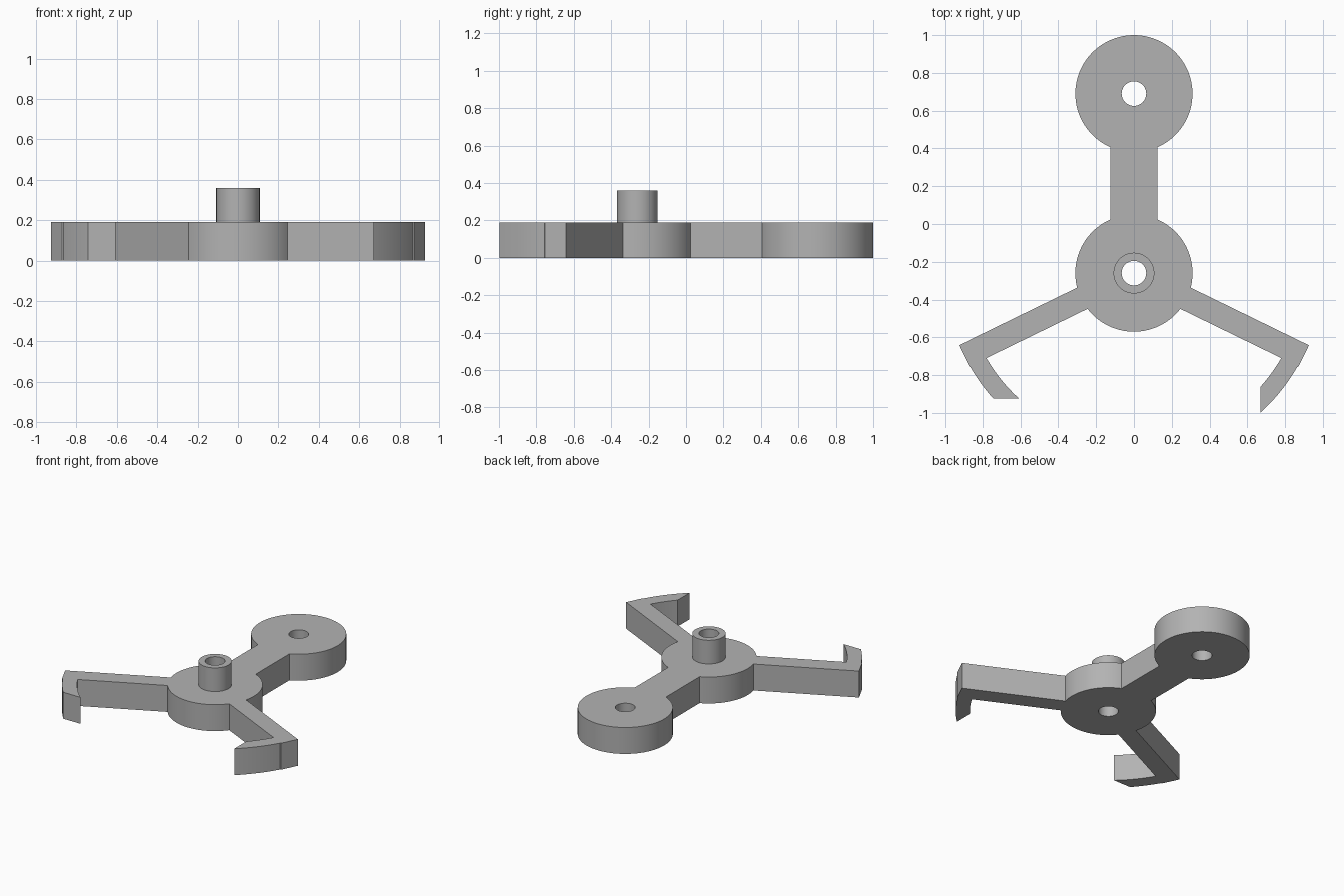
import bpy
import bmesh
from math import sin, cos, asin, acos, radians, degrees

if "Cube" in bpy.data.objects:
    bpy.data.objects.remove(bpy.data.objects["Cube"], do_unlink=True)

HUB, EYE = -0.26, 0.69           # y of the two disc centres
DISC, BORE, BOSS = 0.31, 0.065, 0.108
PLATE_TOP, BOSS_TOP = 0.19, 0.36
NECK, ARM = 0.125, 0.0625        # half widths
INNER, OUTER, REACH = 0.90, 0.997, 1.0
SLOPE = 26                       # arms droop below the horizontal, degrees

grey = bpy.data.materials.new("plain grey")
grey.use_nodes = True
grey.diffuse_color = (0.45, 0.45, 0.45, 1)
grey.node_tree.nodes["Principled BSDF"].inputs["Base Color"].default_value = (0.45, 0.45, 0.45, 1)


def arc(cy, r, start, end, steps=32):
    """Points along an arc centred on x = 0."""
    angles = [radians(start + (end - start) * i / steps) for i in range(steps + 1)]
    return [(r * cos(a), cy + r * sin(a)) for a in angles]


def circle(cy, r):
    return arc(cy, r, 0, 360, 64)[:-1]


def half_angle(half_width, r):
    return degrees(asin(half_width / r))


def extrude(name, loops, z0, z1):
    """Extrude an outline with holes into a closed solid."""
    curve = bpy.data.curves.new(name, "CURVE")
    curve.dimensions = "2D"
    curve.fill_mode = "BOTH"
    curve.extrude = (z1 - z0) / 2
    for loop in loops:
        spline = curve.splines.new("POLY")
        spline.points.add(len(loop) - 1)
        for point, (x, y) in zip(spline.points, loop):
            point.co = (x, y, (z0 + z1) / 2, 1)
        spline.use_cyclic_u = True
    obj = bpy.data.objects.new(name, curve)
    bpy.context.collection.objects.link(obj)
    obj.location.z = (z0 + z1) / 2
    bpy.ops.object.select_all(action="DESELECT")
    obj.select_set(True)
    bpy.context.view_layer.objects.active = obj
    bpy.ops.object.convert(target="MESH")
    obj = bpy.context.object
    bm = bmesh.new()
    bm.from_mesh(obj.data)
    bmesh.ops.remove_doubles(bm, verts=bm.verts, dist=0.0001)
    bmesh.ops.recalc_face_normals(bm, faces=bm.faces)
    # Seat the solid exactly at its base height
    low = min(v.co.z for v in bm.verts)
    bmesh.ops.translate(bm, verts=bm.verts, vec=(0, 0, z0 - low))
    obj.location.z = 0
    bm.to_mesh(obj.data)
    bm.free()
    obj.data.materials.clear()
    obj.data.materials.append(grey)
    bpy.ops.object.shade_smooth_by_angle(angle=radians(30))
    return obj


# Angles at which the neck and arms meet the arcs
neck = half_angle(NECK, DISC)
root = half_angle(ARM, DISC)
inside = half_angle(ARM, INNER)
tip = half_angle(ARM, REACH)
tip_r = (REACH ** 2 + ARM ** 2) ** 0.5
right_arm, left_arm = 180 + SLOPE, 360 - SLOPE

# Right claw ends on a cut along x, left claw on a cut along y
cut_y, cut_x = 0.665, 0.67
right_claw = (
    arc(HUB, tip_r, right_arm - tip, right_arm + tip, 1)
    + arc(HUB, OUTER, right_arm + tip + 0.3, 180 + half_angle(cut_y, OUTER), 16)
    + arc(HUB, INNER, 180 + half_angle(cut_y, INNER), right_arm + inside, 16)
)
left_claw = (
    arc(HUB, INNER, left_arm - inside, 360 - degrees(acos(cut_x / INNER)), 16)
    + arc(HUB, OUTER, 360 - degrees(acos(cut_x / OUTER)), left_arm - tip - 0.3, 16)
    + arc(HUB, tip_r, left_arm - tip, left_arm + tip, 1)
)

# Flat body: eye disc, neck, hub and both hooked arms in one outline
outline = (
    arc(EYE, DISC, neck - 90, 270 - neck, 64)
    + arc(HUB, DISC, 90 + neck, right_arm - root)
    + right_claw
    + arc(HUB, DISC, right_arm + root, left_arm - root)
    + left_claw
    + arc(HUB, DISC, left_arm + root, 450 - neck)
)
extrude("hooked_body", [outline, circle(EYE, BORE), circle(HUB, BORE)], 0, PLATE_TOP)

# Hollow boss standing on the hub
extrude("hub_boss", [circle(HUB, BOSS), circle(HUB, BORE)], PLATE_TOP, BOSS_TOP)
